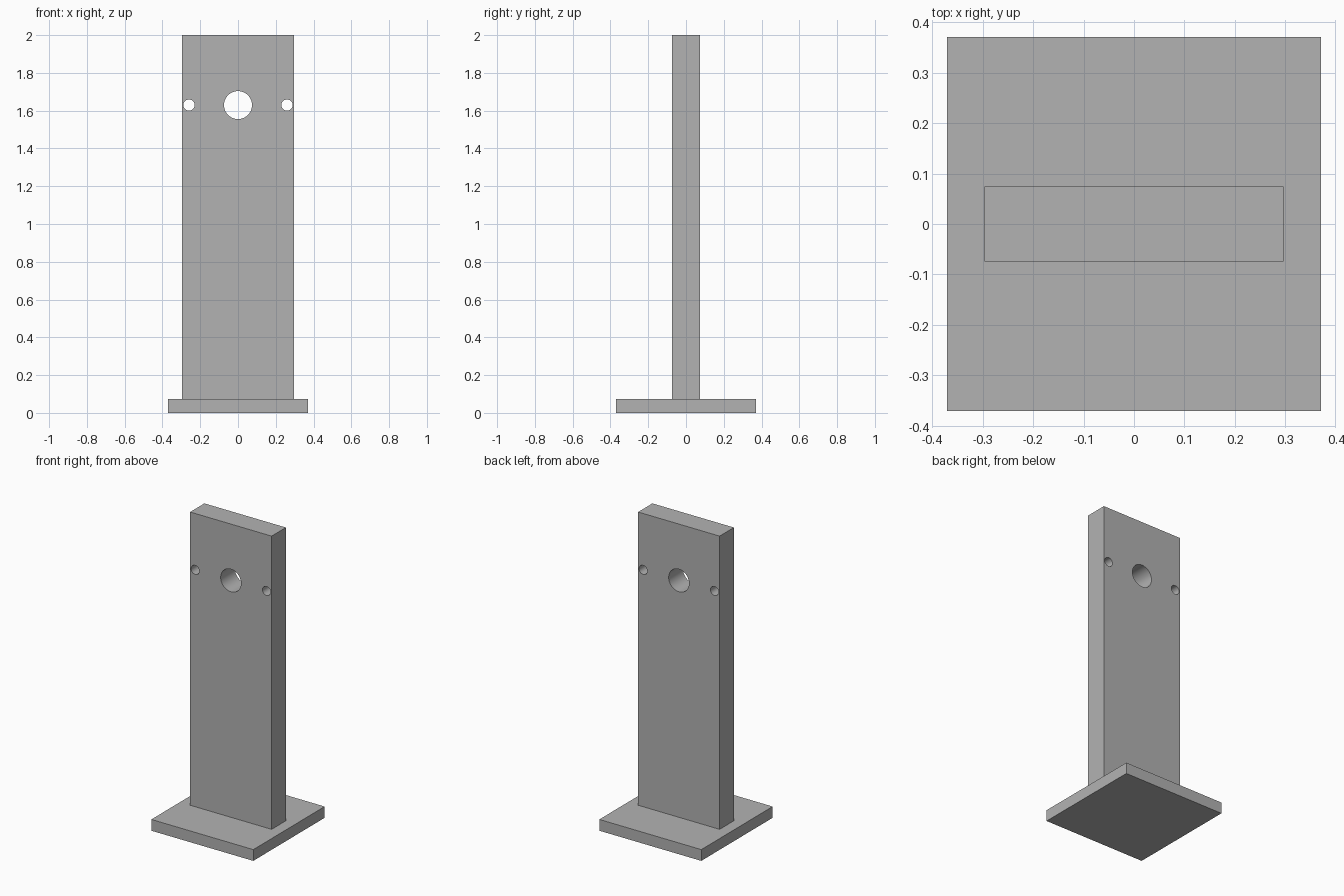
import bpy
import math

cube = bpy.data.objects.get("Cube")
if cube:
    bpy.data.objects.remove(cube, do_unlink=True)

U = 2 / 27  # design module: the stand is 27 modules tall

grey = bpy.data.materials.new("plain_grey")
grey.use_nodes = True
colour = (0.448, 0.448, 0.448, 1)
grey.diffuse_color = colour
grey.node_tree.nodes["Principled BSDF"].inputs["Base Color"].default_value = colour


def box(name, width, depth, bottom, top):
    """Centred box, with all measures in modules."""
    bpy.ops.mesh.primitive_cube_add(size=1, location=(0, 0, (bottom + top) / 2 * U))
    ob = bpy.context.object
    ob.name = name
    ob.scale = (width * U, depth * U, (top - bottom) * U)
    bpy.ops.object.transform_apply(location=False, rotation=False, scale=True)
    ob.data.materials.append(grey)
    return ob


def drill(target, name, x, z, radius):
    """Cut a round hole through the target from front to back."""
    bpy.ops.mesh.primitive_cylinder_add(
        vertices=48, radius=radius * U, depth=4 * U,
        location=(x * U, 0, z * U), rotation=(math.pi / 2, 0, 0))
    cutter = bpy.context.object
    cutter.name = name
    cutter.hide_render = True
    cutter.data.materials.append(grey)
    mod = target.modifiers.new(name, 'BOOLEAN')
    mod.operation = 'DIFFERENCE'
    mod.solver = 'EXACT'
    mod.object = cutter
    bpy.context.view_layer.objects.active = target
    bpy.ops.object.modifier_apply(modifier=mod.name)
    bpy.data.objects.remove(cutter, do_unlink=True)


# Square foot and upright slab
base_plate = box("base_plate", 10, 10, 0, 1)
upright = box("upright", 8, 2, 1, 27)

# Large centre hole flanked by two small ones
drill(upright, "centre_hole", 0, 22, 1)
for side, name in ((-1, "right_hole"), (1, "left_hole")):
    drill(upright, name, side * 3.5, 22, 0.4)

# Smooth hole walls, sharp box edges
bpy.ops.object.select_all(action='DESELECT')
upright.select_set(True)
bpy.context.view_layer.objects.active = upright
bpy.ops.object.shade_smooth_by_angle(angle=math.radians(30))
